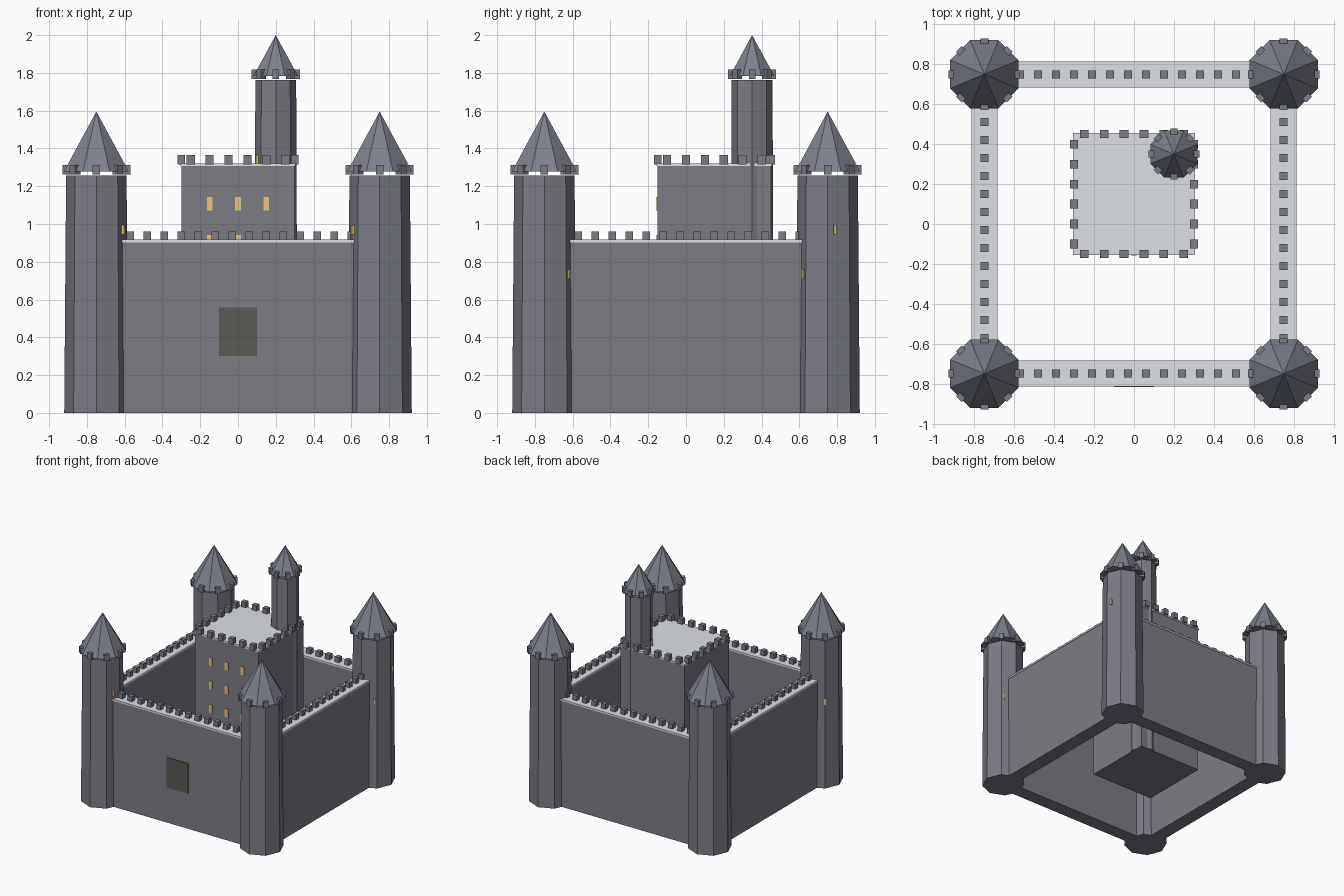
import bpy, bmesh
from math import cos, sin, pi, radians
from mathutils import Matrix, Vector

if "Cube" in bpy.data.objects:
    bpy.data.objects.remove(bpy.data.objects["Cube"])


def material(name, rgb):
    m = bpy.data.materials.new(name)
    m.diffuse_color = (*rgb, 1)
    m.use_nodes = True
    m.node_tree.nodes["Principled BSDF"].inputs["Base Color"].default_value = m.diffuse_color
    return m


STONE = material("stone", (0.20, 0.20, 0.235))
ROOF = material("slate", (0.20, 0.22, 0.27))
SNOW = material("pale_top", (0.72, 0.75, 0.78))
GLOW = material("window_glow", (0.85, 0.55, 0.22))
DOOR = material("door_dark", (0.10, 0.10, 0.09))


def finish(name, bm, mat):
    me = bpy.data.meshes.new(name)
    bm.to_mesh(me)
    bm.free()
    me.materials.append(mat)
    ob = bpy.data.objects.new(name, me)
    bpy.context.collection.objects.link(ob)
    return ob


def boxes(name, items, mat):
    """items: (centre, size, turn about z)"""
    bm = bmesh.new()
    for c, s, a in items:
        bmesh.ops.create_cube(bm, size=1, matrix=Matrix.Translation(Vector(c))
                              @ Matrix.Rotation(a, 4, 'Z')
                              @ Matrix.Diagonal((*s, 1)))
    return finish(name, bm, mat)


def cone(name, x, y, z0, z1, r0, r1, mat, turn=0.0):
    bm = bmesh.new()
    bmesh.ops.create_cone(bm, cap_ends=True, segments=8, radius1=r0, radius2=r1,
                          depth=z1 - z0,
                          matrix=Matrix.Translation((x, y, (z0 + z1) / 2))
                          @ Matrix.Rotation(turn, 4, 'Z'))
    bmesh.ops.remove_doubles(bm, verts=bm.verts, dist=1e-5)
    return finish(name, bm, mat)


def tower(name, x, y, r0, r1, top, peak, roof_r, ring_r, size, windows):
    cone(name + "_shaft", x, y, 0, top, r0, r1, STONE)
    cone(name + "_roof", x, y, top + 0.022, peak, roof_r, 0, ROOF, pi / 8)
    boxes(name + "_merlons",
          [((x + ring_r * cos(i * pi / 4), y + ring_r * sin(i * pi / 4), top + 0.03),
            (size, size, 0.05), i * pi / 4) for i in range(8)], STONE)
    # narrow lit slits on the shaft
    slits = []
    for deg, z in windows:
        a = radians(deg)
        r = r0 + (r1 - r0) * z / top - 0.006
        slits.append(((x + r * cos(a), y + r * sin(a), z), (0.02, 0.015, 0.05), a))
    boxes(name + "_windows", slits, GLOW)


# Corner towers
C = 0.75
slits = {(1, 1): [(14, 0.97), (-53, 0.735)],
         (1, -1): [(53, 0.735), (205, 0.97)],
         (-1, -1): [(-25, 0.97), (135, 0.735)],
         (-1, 1): [(-45, 0.97), (225, 0.735)]}
for (sx, sy), w in slits.items():
    label = ("back" if sy > 0 else "front") + ("_right" if sx > 0 else "_left")
    tower(label + "_tower", sx * C, sy * C, 0.17, 0.16, 1.257, 1.595,
          0.185, 0.16, 0.04, w)

# Curtain walls with pale walkways and merlons
steps = [-0.75 + 0.09 * i for i in range(17)]
for s, fb, lr in ((-1, "front", "left"), (1, "back", "right")):
    boxes(fb + "_wall", [((0, s * C, 0.4525), (1.5, 0.12, 0.905), 0)], STONE)
    boxes(fb + "_walkway", [((0, s * C, 0.91), (1.5, 0.13, 0.014), 0)], SNOW)
    boxes(fb + "_wall_merlons",
          [((t, s * C, 0.937), (0.04, 0.04, 0.045), 0) for t in steps], STONE)
    boxes(lr + "_wall", [((s * C, 0, 0.4525), (0.12, 1.5, 0.905), 0)], STONE)
    boxes(lr + "_walkway", [((s * C, 0, 0.91), (0.13, 1.5, 0.014), 0)], SNOW)
    boxes(lr + "_wall_merlons",
          [((s * C, t, 0.937), (0.04, 0.04, 0.045), 0) for t in steps], STONE)

# Door panel in the front wall
boxes("door", [((0, -0.81, 0.43), (0.2, 0.014, 0.255), 0)], DOOR)

# Keep
KY = 0.15
boxes("keep", [((0, KY, 0.654), (0.6, 0.6, 1.308), 0)], STONE)
boxes("keep_top", [((0, KY, 1.313), (0.61, 0.61, 0.014), 0)], SNOW)
crown = []
for i in range(6):
    t = -0.25 + 0.1 * i
    for s in (-0.3, 0.3):
        crown.append(((t, KY + s, 1.34), (0.043, 0.04, 0.05), 0))
        crown.append(((s, KY + t, 1.34), (0.04, 0.043, 0.05), 0))
boxes("keep_merlons", crown, STONE)
boxes("keep_windows",
      [((x, -0.151, 0.307 + 0.2 * k), (0.03, 0.012, 0.07), 0)
       for x in (-0.15, 0, 0.15) for k in range(5)], GLOW)

# Watch tower on the keep corner
tower("watch_tower", 0.2, 0.35, 0.115, 0.108, 1.762, 2.0,
      0.127, 0.11, 0.035, [(200, 1.34)])
